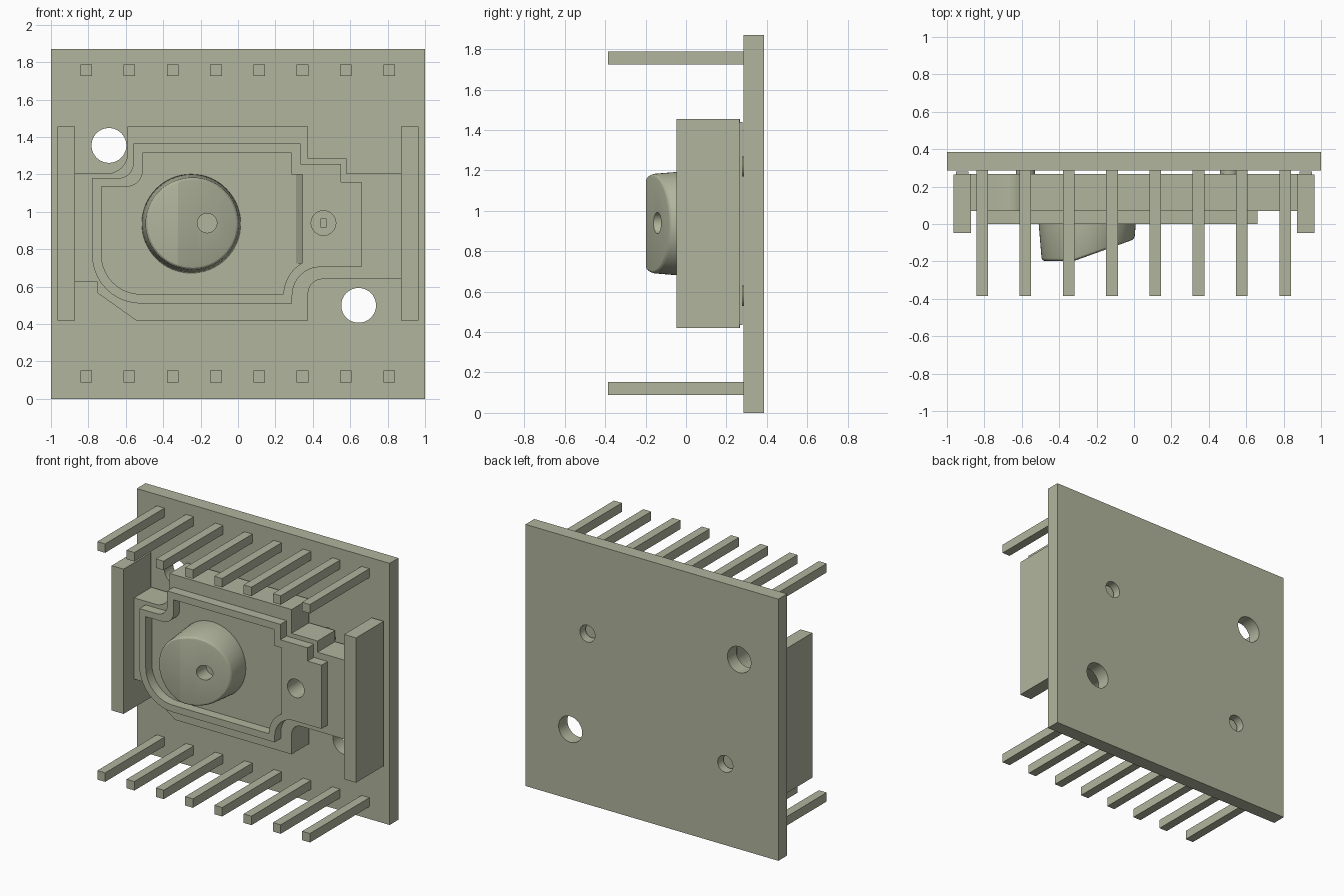
import bpy, bmesh, math
from mathutils import Vector, Matrix

if "Cube" in bpy.data.objects:
    bpy.data.objects.remove(bpy.data.objects["Cube"], do_unlink=True)

mat = bpy.data.materials.new("sage_grey")
COLOUR = (0.44, 0.46, 0.335, 1)
mat.diffuse_color = COLOUR
mat.use_nodes = True
bsdf = mat.node_tree.nodes["Principled BSDF"]
bsdf.inputs["Base Color"].default_value = COLOUR
bsdf.inputs["Roughness"].default_value = 0.7


def finish(bm, name):
    bmesh.ops.recalc_face_normals(bm, faces=bm.faces)
    me = bpy.data.meshes.new(name)
    bm.to_mesh(me)
    bm.free()
    me.materials.append(mat)
    ob = bpy.data.objects.new(name, me)
    bpy.context.collection.objects.link(ob)
    return ob


def rounded(points, steps=10):
    """Outline of (x, z[, radius]) corners, with arcs where a radius is given."""
    out = []
    n = len(points)
    for i, p in enumerate(points):
        c = Vector(p[:2])
        if len(p) == 2:
            out.append(c)
            continue
        a = (Vector(points[i - 1][:2]) - c).normalized()
        b = (Vector(points[(i + 1) % n][:2]) - c).normalized()
        # all rounded corners are right angles
        centre = c + (a + b) * p[2]
        for k in range(steps + 1):
            t = k / steps * math.pi / 2
            out.append(centre - (b * math.cos(t) + a * math.sin(t)) * p[2])
    return out


def prism(name, outline, y0, y1):
    """Extrude an x-z outline along y."""
    bm = bmesh.new()
    face = bm.faces.new([bm.verts.new((p[0], y0, p[1])) for p in outline])
    ext = bmesh.ops.extrude_face_region(bm, geom=[face])
    verts = [v for v in ext["geom"] if isinstance(v, bmesh.types.BMVert)]
    bmesh.ops.translate(bm, vec=(0, y1 - y0, 0), verts=verts)
    return finish(bm, name)


def box(name, x0, x1, y0, y1, z0, z1):
    return prism(name, [(x0, z0), (x1, z0), (x1, z1), (x0, z1)], y0, y1)


def cylinder(name, x, z, y0, y1, r0, r1=None, sides=48):
    """Cylinder or cone along y, radius r0 at y0 and r1 at y1."""
    bm = bmesh.new()
    bmesh.ops.create_cone(bm, cap_ends=True, segments=sides, radius1=r1 or r0,
                          radius2=r0, depth=y1 - y0)
    bm.transform(Matrix.Translation((x, (y0 + y1) / 2, z)) @ Matrix.Rotation(math.pi / 2, 4, 'X'))
    return finish(bm, name)


def bake(ob):
    deps = bpy.context.evaluated_depsgraph_get()
    me = bpy.data.meshes.new_from_object(ob.evaluated_get(deps))
    ob.modifiers.clear()
    ob.data = me


def cut(ob, *cutters):
    for c in cutters:
        m = ob.modifiers.new("cut", 'BOOLEAN')
        m.operation = 'DIFFERENCE'
        m.solver = 'EXACT'
        m.object = c
    bake(ob)
    for c in cutters:
        bpy.data.objects.remove(c, do_unlink=True)


def bevel(ob, width, segments, angle):
    m = ob.modifiers.new("bevel", 'BEVEL')
    m.width, m.segments = width, segments
    m.limit_method, m.angle_limit = 'ANGLE', math.radians(angle)
    bake(ob)


def smooth(ob):
    bpy.ops.object.select_all(action='DESELECT')
    ob.select_set(True)
    bpy.context.view_layer.objects.active = ob
    bpy.ops.object.shade_smooth_by_angle(angle=math.radians(18))


# Back plate with two mounting holes and two peg holes
PEGS = [(0.51, 1.22), (-0.58, 0.58)]
plate = box("back_plate", -1, 1, 0.285, 0.385, 0, 1.87)
cut(plate, *[cylinder("hole", x, z, 0.2, 0.5, r) for x, z, r in
             [(-0.69, 1.355, 0.093), (0.645, 0.5, 0.093)] + [(x, z, 0.06) for x, z in PEGS]])
smooth(plate)

# Pins along the top and bottom
for row, z in (("lower", 0.12), ("upper", 1.757)):
    for i in range(8):
        x = -0.812 + i * 0.2314
        box(f"{row}_pin_{i + 1}", x - 0.031, x + 0.031, -0.385, 0.29, z - 0.032, z + 0.032)

# Body base
base = prism("body_base", rounded([
    (-0.88, 1.205), (-0.59, 1.205, 0.11), (-0.59, 1.455), (0.375, 1.455),
    (0.375, 1.285), (0.58, 1.285), (0.58, 1.205), (0.88, 1.205),
    (0.88, 0.64), (0.375, 0.64, 0.075), (0.375, 0.42), (-0.545, 0.42),
    (-0.75, 0.565), (-0.75, 0.625), (-0.88, 0.625)]), 0.07, 0.268)

# Raised rim on the body
rim = prism("body_rim", rounded([
    (-0.78, 1.18), (-0.56, 1.18, 0.08), (-0.56, 1.365), (0.335, 1.365),
    (0.335, 1.255), (0.55, 1.255), (0.55, 1.16), (0.66, 1.16),
    (0.66, 0.705), (0.29, 0.705, 0.15), (0.29, 0.51), (-0.78, 0.51, 0.26)]), 0, 0.09)

# Recess inside the rim, its curved lower corner following the rim
arc = [(0.44 + 0.197 * math.cos(math.radians(a)), 0.555 + 0.197 * math.sin(math.radians(a)))
       for a in range(119, 181, 6)]
recess = prism("recess", rounded([
    (-0.73, 1.135), (-0.51, 1.135, 0.085), (-0.51, 1.315), (0.285, 1.315),
    (0.285, 1.2), (0.345, 1.2)] + arc + [(0.243, 0.56), (-0.73, 0.56, 0.21)]), -0.1, 0.2)
cut(rim, recess, cylinder("hole", 0.457, 0.94, -0.1, 0.2, 0.066))

# Sloped groove beside the recess wall
bm = bmesh.new()
rings = [[bm.verts.new((x, y, z)) for x, y in
          [(0.31, 0.05), (0.345, 0.05), (0.345, 0.09), (0.31, 0.07)]] for z in (0.725, 1.2)]
bm.faces.new(rings[0])
bm.faces.new(rings[1])
for i in range(4):
    j = (i + 1) % 4
    bm.faces.new((rings[0][i], rings[0][j], rings[1][j], rings[1][i]))
groove = finish(bm, "groove")
cut(base, groove, cylinder("hole", 0.457, 0.94, 0.0, 0.15, 0.066),
    box("slot", 0.443, 0.471, 0.0, 0.19, 0.915, 0.965))
smooth(base)
smooth(rim)

# Side flanges
for side, s in (("left", 1), ("right", -1)):
    x0, x1 = sorted((s * 0.872, s * 0.966))
    prism_box = box(f"{side}_flange", x0, x1, -0.047, 0.265, 0.42, 1.455)
    x0, x1 = sorted((s * 0.885, s * 0.953))
    box(f"{side}_flange_foot", x0, x1, 0.26, 0.28, 0.435, 1.44)

# Locating pegs behind the body
for i, (x, z) in enumerate(PEGS):
    smooth(cylinder(f"locating_peg_{i + 1}", x, z, 0.25, 0.335, 0.05, sides=32))

# Tapered knob with a sloped face and a hole
knob = cylinder("knob", -0.25, 0.937, -0.198, 0.08, 0.243, 0.266, sides=64)
bm = bmesh.new()
bm.from_mesh(knob.data)
res = bmesh.ops.bisect_plane(bm, geom=bm.verts[:] + bm.edges[:] + bm.faces[:],
                             plane_co=(-0.32, -0.1975, 0.937),
                             plane_no=Vector((0.36, -1, 0)), clear_outer=True)
bmesh.ops.holes_fill(bm, edges=[e for e in bm.edges if e.is_boundary])
bmesh.ops.recalc_face_normals(bm, faces=bm.faces)
bm.to_mesh(knob.data)
bm.free()
bevel(knob, 0.018, 3, 40)
cut(knob, cylinder("hole", -0.165, 0.94, -0.3, -0.05, 0.052))
smooth(knob)
